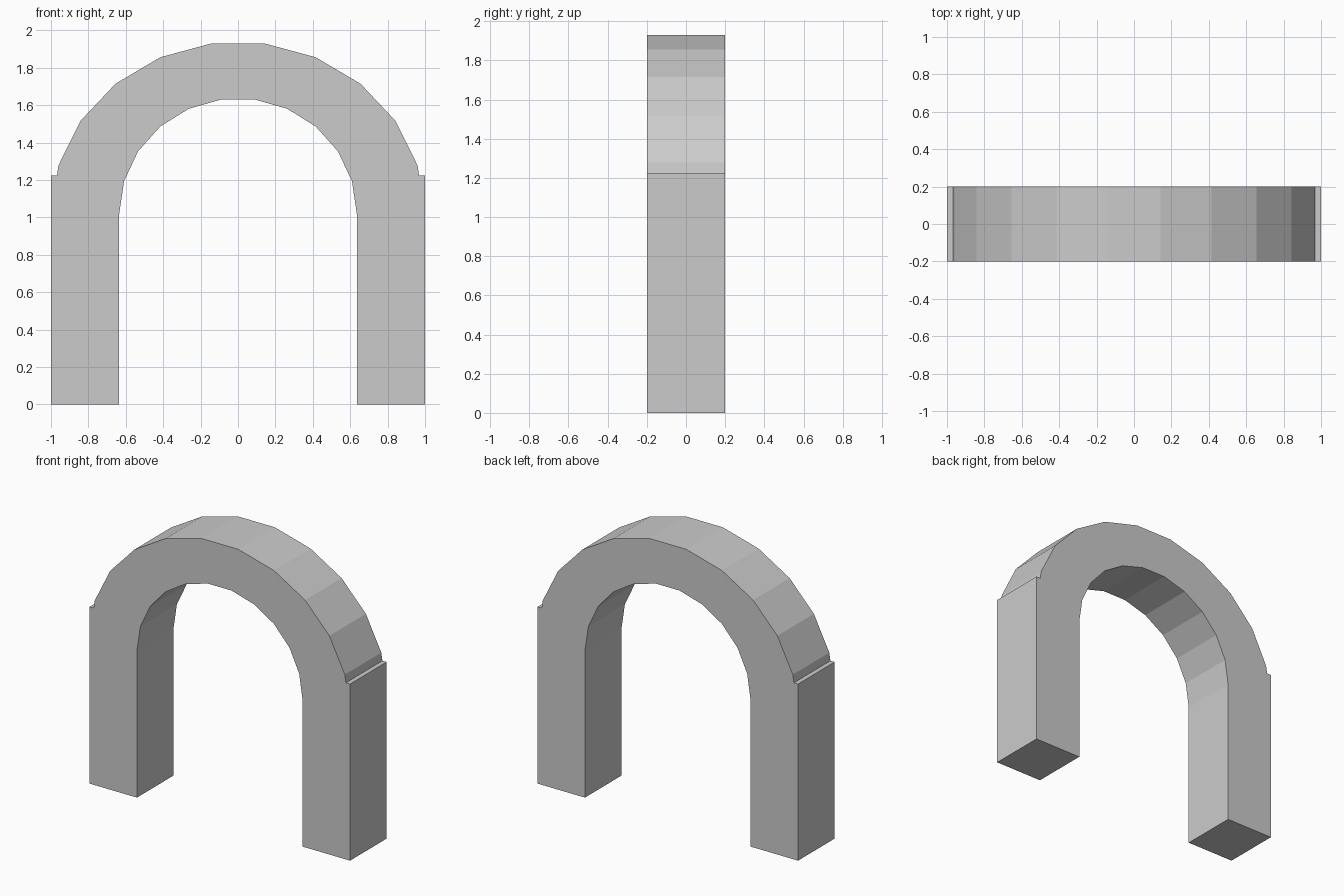
import bpy, bmesh
from math import sin, cos, pi

if "Cube" in bpy.data.objects:
    bpy.data.objects.remove(bpy.data.objects["Cube"])

SEGMENTS = 11           # flat facets around the half-ring
SPRING_Z = 1.02         # height where the ring starts
LEG_TOP = 1.225         # small ledge on the outer side
DEPTH = 0.4


def ring(rx, rz, first, last):
    """Points on the faceted half-ellipse, from right (0) to left (SEGMENTS)."""
    return [(rx * cos(pi * i / SEGMENTS), SPRING_Z + rz * sin(pi * i / SEGMENTS))
            for i in range(first, last + 1)]


# Outline: right leg, outer ring, left leg, inner ring
outer = ring(1.0, 0.919, 1, SEGMENTS - 1)
inner = ring(0.635, 0.616, 0, SEGMENTS)
profile = ([(0.635, 0), (1, 0), (1, LEG_TOP), (0.968, LEG_TOP)] + outer +
           [(-0.968, LEG_TOP), (-1, LEG_TOP), (-1, 0), (-0.635, 0)] + inner[::-1])

# Extrude the outline through the depth
bm = bmesh.new()
face = bm.faces.new([bm.verts.new((x, -DEPTH / 2, z)) for x, z in profile])
result = bmesh.ops.extrude_face_region(bm, geom=[face])
moved = [v for v in result["geom"] if isinstance(v, bmesh.types.BMVert)]
bmesh.ops.translate(bm, vec=(0, DEPTH, 0), verts=moved)
if not any(f.normal.y < -0.9 for f in bm.faces):
    bm.faces.new([v for v in face.verts])
bmesh.ops.recalc_face_normals(bm, faces=bm.faces)
bmesh.ops.triangulate(bm, faces=[f for f in bm.faces if len(f.verts) > 4])

mesh = bpy.data.meshes.new("arch")
bm.to_mesh(mesh)
bm.free()
arch = bpy.data.objects.new("arch", mesh)
bpy.context.collection.objects.link(arch)
